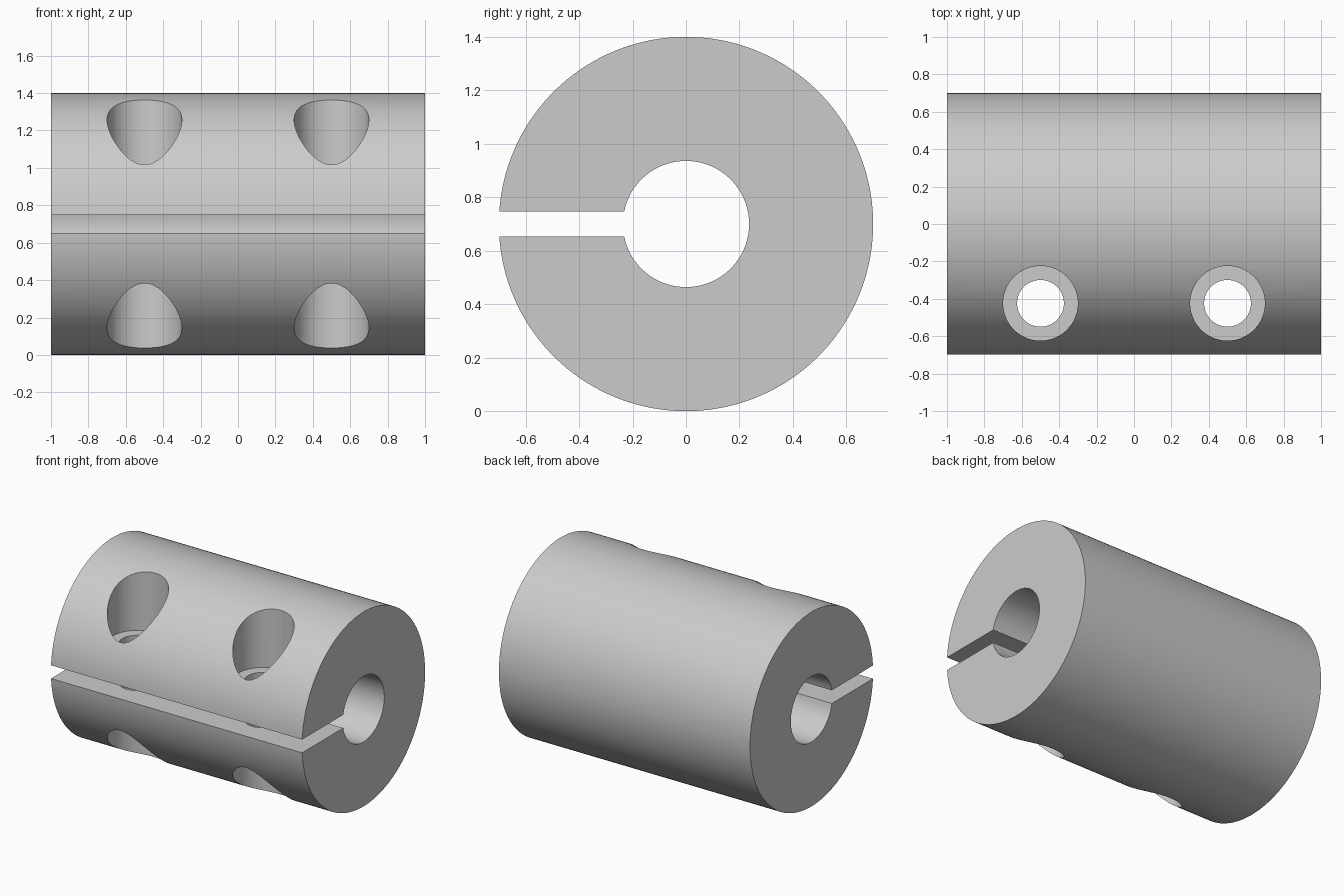
import bpy, bmesh
from math import asin, cos, sin, pi, tau, radians

LENGTH, OUTER, BORE, AXIS_Z = 2.0, 0.70, 0.236, 0.70
SLOT = 0.0475            # half the clamping slot's height
SCREW_Y = -0.424
HEAD_R, SHANK_R = 0.20, 0.125
SEAT = 0.235             # screw seat distance from the axis

if "Cube" in bpy.data.objects:
    bpy.data.objects.remove(bpy.data.objects["Cube"])

metal = bpy.data.materials.new("plain_grey_metal")
metal.use_nodes = True
grey = (0.6, 0.6, 0.6, 1.0)
metal.diffuse_color = grey
metal.node_tree.nodes["Principled BSDF"].inputs["Base Color"].default_value = grey


def make_object(name, bm):
    bmesh.ops.recalc_face_normals(bm, faces=bm.faces)
    mesh = bpy.data.meshes.new(name)
    bm.to_mesh(mesh)
    bm.free()
    mesh.materials.append(metal)
    obj = bpy.data.objects.new(name, mesh)
    bpy.context.collection.objects.link(obj)
    return obj


def arc(radius, steps):
    """Points (y, z) around the axis, from the slot's top edge to its lower edge."""
    gap = asin(SLOT / radius)
    start, span = pi - gap, tau - 2 * gap
    return [(radius * cos(start - span * i / steps),
             AXIS_Z + radius * sin(start - span * i / steps)) for i in range(steps + 1)]


# Split collar: C-shaped section extruded along x
bm = bmesh.new()
section = arc(OUTER, 144) + arc(BORE, 72)[::-1]
face = bm.faces.new([bm.verts.new((-LENGTH / 2, y, z)) for y, z in section])
side = bmesh.ops.extrude_face_region(bm, geom=[face])
moved = [v for v in side["geom"] if isinstance(v, bmesh.types.BMVert)]
bmesh.ops.translate(bm, verts=moved, vec=(LENGTH, 0, 0))
collar = make_object("split_clamp_collar", bm)


# Stepped screw hole: a spool revolved about a vertical axis
def screw_cutter(name, x, steps=64):
    bm = bmesh.new()
    profile = [(HEAD_R, -1), (HEAD_R, -SEAT), (SHANK_R, -SEAT),
               (SHANK_R, SEAT), (HEAD_R, SEAT), (HEAD_R, 1)]
    rings = [[bm.verts.new((x + r * cos(tau * i / steps),
                            SCREW_Y + r * sin(tau * i / steps), AXIS_Z + h))
              for i in range(steps)] for r, h in profile]
    for low, high in zip(rings, rings[1:]):
        for i in range(steps):
            j = (i + 1) % steps
            bm.faces.new((low[i], low[j], high[j], high[i]))
    bm.faces.new(rings[0])
    bm.faces.new(rings[-1])
    cutter = make_object(name, bm)
    cutter.hide_render = True
    return cutter


bpy.ops.object.select_all(action="DESELECT")
bpy.context.view_layer.objects.active = collar
collar.select_set(True)
for name, x in (("right_screw_cutter", -0.5), ("left_screw_cutter", 0.5)):
    cutter = screw_cutter(name, x)
    cut = collar.modifiers.new(name, "BOOLEAN")
    cut.operation, cut.solver, cut.object = "DIFFERENCE", "EXACT", cutter
    bpy.ops.object.modifier_apply(modifier=cut.name)
    bpy.data.objects.remove(cutter)

bpy.ops.object.shade_smooth_by_angle(angle=radians(30))
